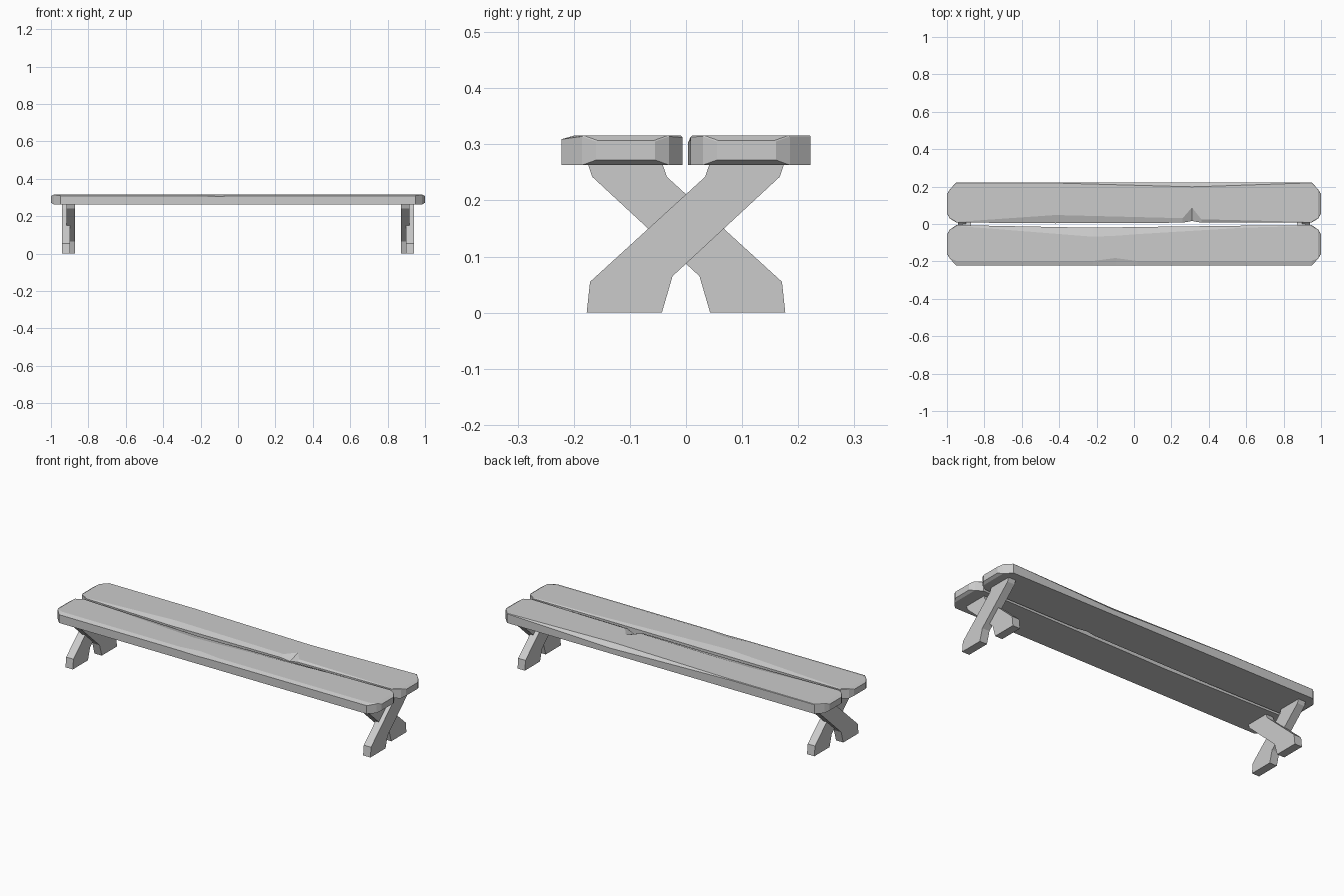
import bpy, bmesh

if "Cube" in bpy.data.objects:
    bpy.data.objects.remove(bpy.data.objects["Cube"])

BOTTOM, TOP = 0.263, 0.316


def make_object(name, bm):
    bmesh.ops.recalc_face_normals(bm, faces=bm.faces)
    mesh = bpy.data.meshes.new(name)
    bm.to_mesh(mesh)
    bm.free()
    obj = bpy.data.objects.new(name, mesh)
    bpy.context.collection.objects.link(obj)
    return obj


def loft(name, rings):
    bm = bmesh.new()
    rows = [[bm.verts.new(p) for p in ring] for ring in rings]
    n = len(rows[0])
    for a, b in zip(rows, rows[1:]):
        for i in range(n):
            j = (i + 1) % n
            bm.faces.new((a[i], a[j], b[j], b[i]))
    bm.faces.new(rows[0])
    bm.faces.new(rows[-1])
    return make_object(name, bm)


def section(x, side, outer, outer_w, outer_d, inner, inner_w, inner_d, inset=0.0):
    # plank cross-section with a worn top edge on each long side
    lo, hi = BOTTOM + inset, TOP - inset
    pts = [(outer, lo), (outer, hi - outer_d), (outer - outer_w, hi),
           (inner + inner_w, hi), (inner, hi - inner_d), (inner, lo)]
    return [(x, side * y, z) for y, z in pts]


def plank(name, side, stations):
    e = 0.002
    ends = [(1.0, .160, e, e, .055, e, e, .009), (0.985, .185, e, e, .030, e, e)]
    rings = [section(-s[0], side, *s[1:]) for s in ends]
    rings += [section(s[0], side, *s[1:]) for s in stations]
    rings += [section(s[0], side, *s[1:]) for s in reversed(ends)]
    return loft(name, rings)


# Seat planks: x, outer y, wear width, wear depth, inner y, wear width, wear depth
plank("back_seat_plank", 1, [
    (-.95, .222, .002, .002, .008, .003, .003),
    (-.42, .222, .003, .004, .004, .044, .012),
    (.26, .222, .022, .022, .007, .024, .010),
    (.31, .222, .023, .024, .016, .072, .022),
    (.36, .222, .022, .022, .007, .018, .008),
    (.95, .222, .002, .002, .008, .003, .003)])
plank("front_seat_plank", -1, [
    (-.95, .222, .025, .007, .006, .004, .004),
    (-.22, .222, .024, .008, .020, .048, .012),
    (-.10, .222, .040, .010, .018, .045, .012),
    (.02, .222, .024, .008, .016, .038, .010),
    (.60, .222, .024, .007, .009, .010, .005),
    (.95, .222, .025, .007, .006, .004, .004)])

# Crossed legs
LEG = [(-.177, 0), (-.171, .055), (.034, .242), (.042, .265),
       (.175, .265), (.167, .242), (-.024, .065), (-.043, 0)]


def leg(name, x0, x1, flip):
    return loft(name, [[(x, flip * y, z) for y, z in LEG] for x in (x0, x1)])


for label, s in (("left", -1), ("right", 1)):
    leg(label + "_outer_leg", s * .897, s * .942, 1)
    leg(label + "_inner_leg", s * .872, s * .917, -1)
